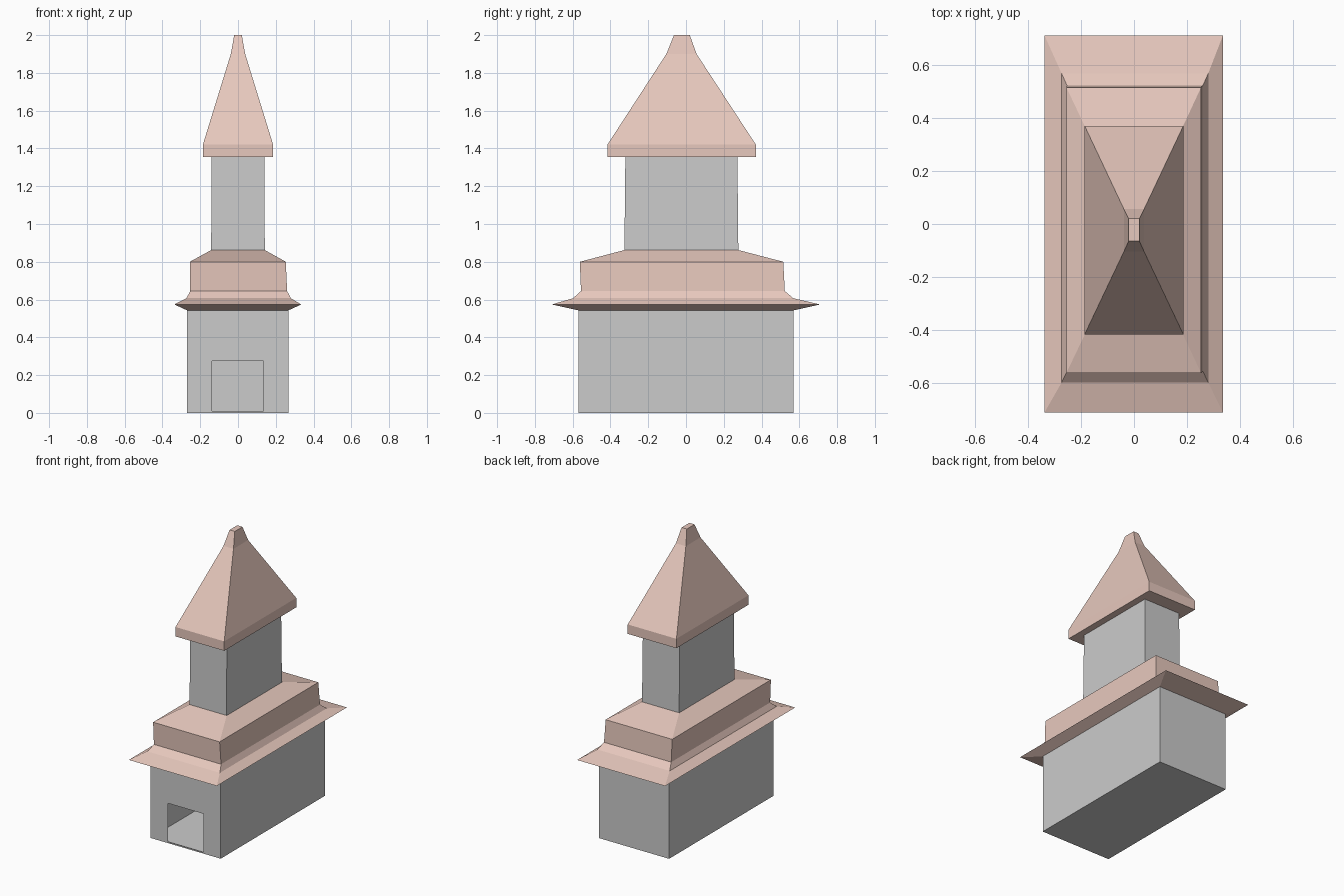
import bpy, bmesh

if "Cube" in bpy.data.objects:
    bpy.data.objects.remove(bpy.data.objects["Cube"])

roof_mat = bpy.data.materials.new("roof_pink")
roof_mat.diffuse_color = (0.8, 0.58, 0.51, 1)
roof_mat.use_nodes = True
roof_mat.node_tree.nodes["Principled BSDF"].inputs["Base Color"].default_value = roof_mat.diffuse_color


def rect(bm, x0, x1, y0, y1, z):
    """Rectangular ring of four vertices, starting front left."""
    return [bm.verts.new(p) for p in
            ((x0, y0, z), (x1, y0, z), (x1, y1, z), (x0, y1, z))]


def loft(name, rings, mat=None, bottom=False, top=False, door=None):
    """Stack of rectangular rings joined by flat sides; door cuts the front."""
    bm = bmesh.new()
    loops = [rect(bm, *r) for r in rings]
    for a, b in zip(loops, loops[1:]):
        for i in range(4):
            j = (i + 1) % 4
            if door and i == 0:
                continue
            bm.faces.new((a[i], a[j], b[j], b[i]))
    if door:
        x0, x1, z0, z1 = door
        y = rings[0][2]
        inner = [bm.verts.new(p) for p in
                 ((x0, y, z0), (x1, y, z0), (x1, y, z1), (x0, y, z1))]
        lo, hi = loops[0], loops[-1]
        outer = [lo[0], lo[1], hi[1], hi[0]]
        for i in range(4):
            j = (i + 1) % 4
            bm.faces.new((outer[i], outer[j], inner[j], inner[i]))
    if bottom:
        bm.faces.new(loops[0][::-1])
    if top:
        bm.faces.new(loops[-1])
    me = bpy.data.meshes.new(name)
    bm.to_mesh(me)
    bm.free()
    if mat:
        me.materials.append(mat)
    ob = bpy.data.objects.new(name, me)
    bpy.context.collection.objects.link(ob)
    return ob


# Hollow ground floor with an open doorway
base = (-0.27, 0.267, -0.57, 0.57)
loft("base_walls", [(*base, 0), (*base, 0.543)], bottom=True,
     door=(-0.137, 0.135, 0.01, 0.275))

# Flared eave, parapet block and sloping shoulder
loft("lower_roof", [
    (*base, 0.543),
    (-0.337, 0.335, -0.71, 0.71, 0.574),
    (-0.273, 0.28, -0.598, 0.568, 0.607),
    (-0.253, 0.26, -0.556, 0.523, 0.645),
    (-0.255, 0.253, -0.562, 0.515, 0.80),
    (-0.142, 0.142, -0.326, 0.277, 0.862),
], roof_mat)

# Upper tower
tower_top = (-0.14, 0.139, -0.321, 0.272)
loft("tower_walls", [(-0.142, 0.142, -0.326, 0.277, 0.862),
                     (*tower_top, 1.355)])

# Steep hipped roof with soffit, fascia and narrow ridge cap
loft("upper_roof", [
    (*tower_top, 1.355),
    (-0.186, 0.186, -0.416, 0.37, 1.355),
    (-0.186, 0.186, -0.416, 0.37, 1.42),
    (-0.038, 0.038, -0.104, 0.056, 1.90),
    (-0.02, 0.02, -0.064, 0.02, 2.0),
], roof_mat, top=True)
